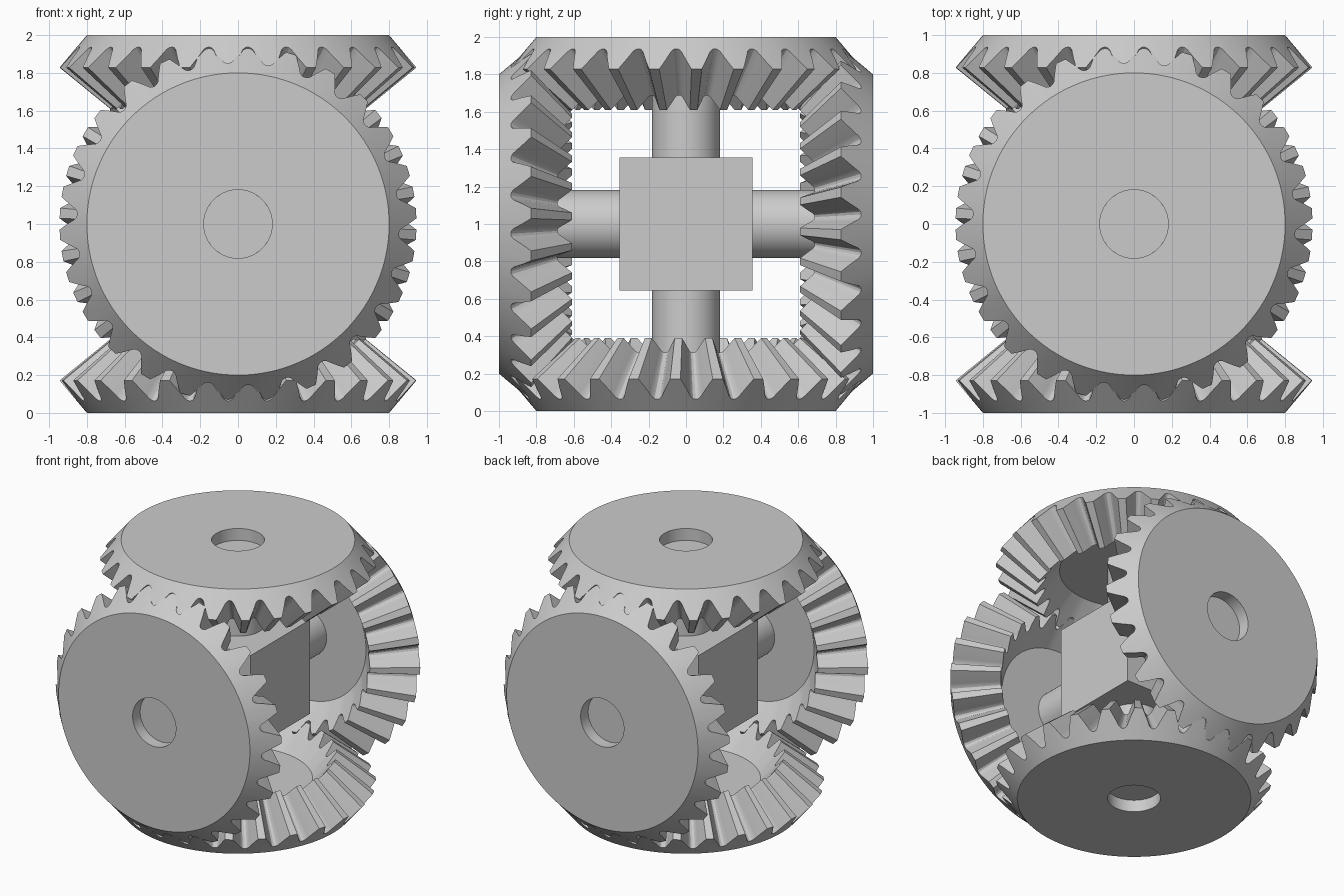
import bpy, bmesh, math
from mathutils import Matrix, Vector

cube = bpy.data.objects.get("Cube")
if cube:
    bpy.data.objects.remove(cube, do_unlink=True)

CENTRE = Vector((0, 0, 1))
TEETH = 26
PITCH = math.tau / TEETH
SHAFT_R = 0.181

grey = bpy.data.materials.new("light_grey")
grey.use_nodes = True
grey.diffuse_color = (0.6, 0.6, 0.6, 1)
grey.node_tree.nodes["Principled BSDF"].inputs["Base Color"].default_value = (0.6, 0.6, 0.6, 1)


def finish(name, bm, matrix):
    """Turn a bmesh into a shaded, coloured object."""
    bmesh.ops.recalc_face_normals(bm, faces=bm.faces)
    mesh = bpy.data.meshes.new(name)
    bm.to_mesh(mesh)
    bm.free()
    mesh.materials.append(grey)
    obj = bpy.data.objects.new(name, mesh)
    bpy.context.collection.objects.link(obj)
    obj.matrix_world = matrix
    bpy.ops.object.select_all(action='DESELECT')
    obj.select_set(True)
    bpy.context.view_layer.objects.active = obj
    bpy.ops.object.shade_smooth_by_angle(angle=math.radians(28))
    return obj


# Tooth outline: fraction of the pitch, fraction of the tooth height
HALF = [(-0.5, 0), (-0.43, 0.03), (-0.37, 0.13), (-0.33, 0.27), (-0.25, 0.55), (-0.12, 1)]
TOOTH = HALF + [(-t, h) for t, h in reversed(HALF[1:])]

# Points on the gear section as (radius, distance from the centre)
ROOT, TIP = Vector((0.853, 0.937)), Vector((0.945, 0.828))
APEX = Vector((0, 0.06))
TAPER = 0.716


def bevel_gear(name, matrix):
    bm = bmesh.new()
    columns = []
    for i in range(TEETH):
        for t, h in TOOTH:
            # A quarter pitch of turn makes neighbouring gears mesh
            a = (i + t + 0.25) * PITCH
            outer = ROOT.lerp(TIP, h)
            inner = APEX + (outer - APEX) * TAPER
            section = [(SHAFT_R, 0.8), (0.51, 0.8), inner, outer,
                       (0.8, 1.0), (SHAFT_R, 1.0)]
            columns.append([bm.verts.new((r * math.cos(a), r * math.sin(a), d))
                            for r, d in section])
    for k, col in enumerate(columns):
        prev = columns[k - 1]
        for j in range(len(col)):
            bm.faces.new((prev[j - 1], col[j - 1], col[j], prev[j]))
    return finish(name, bm, matrix)


# Four gears around the x axis
to_centre = Matrix.Translation(CENTRE)
for k, side in enumerate(("top", "front", "bottom", "back")):
    bevel_gear(side + "_gear", to_centre @ Matrix.Rotation(k * math.pi / 2, 4, 'X'))

# Crossed shafts, ending a little below the gear faces
for k, name in enumerate(("vertical_shaft", "horizontal_shaft")):
    bm = bmesh.new()
    bmesh.ops.create_cone(bm, cap_ends=True, segments=96,
                          radius1=SHAFT_R, radius2=SHAFT_R, depth=1.82)
    finish(name, bm, to_centre @ Matrix.Rotation(k * math.pi / 2, 4, 'X'))

# Central block
bm = bmesh.new()
bmesh.ops.create_cube(bm, size=0.71)
finish("centre_block", bm, to_centre)
